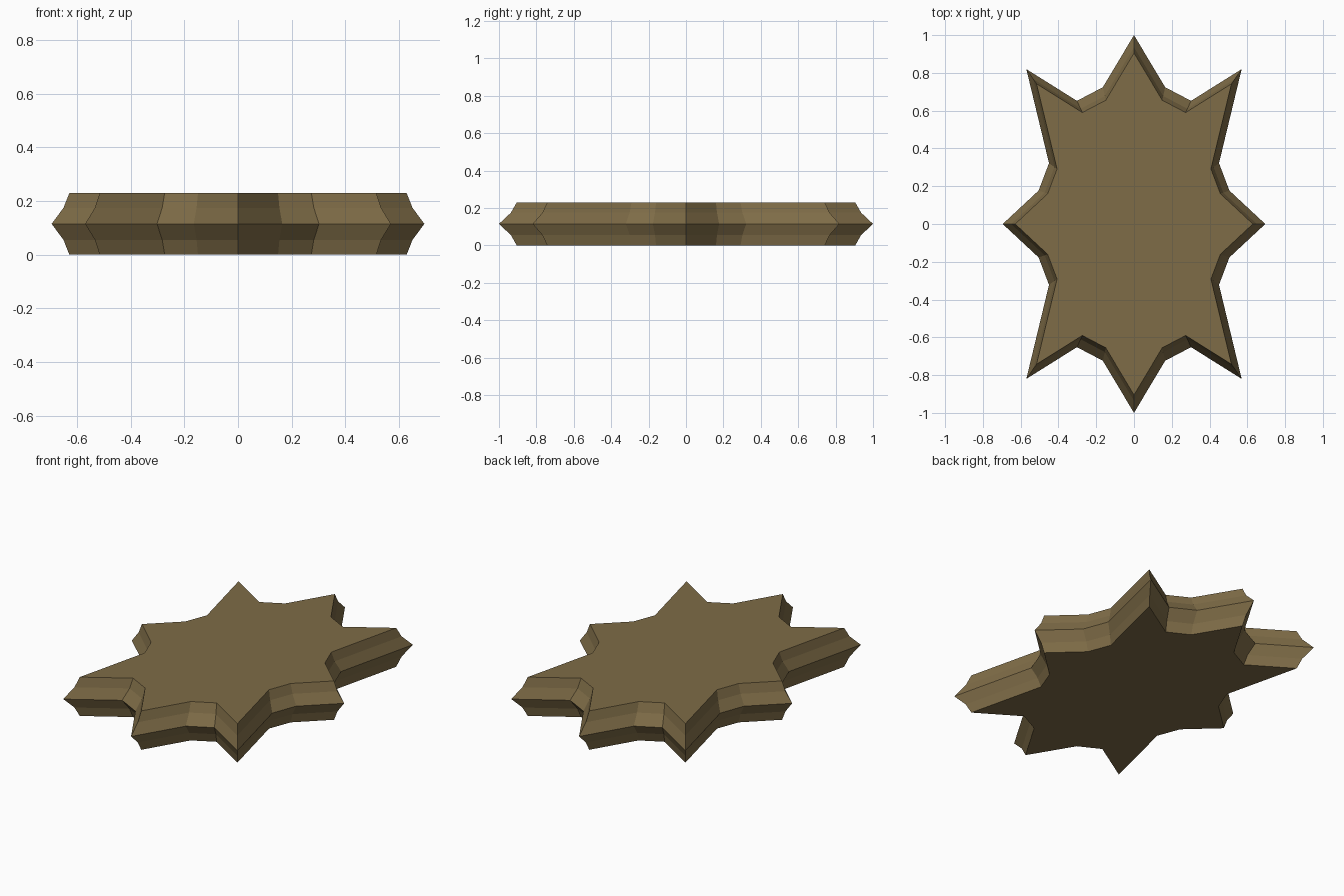
import bpy
import bmesh

cube = bpy.data.objects.get("Cube")
if cube:
    bpy.data.objects.remove(cube, do_unlink=True)

# Material
bronze = bpy.data.materials.new("dull bronze")
bronze.use_nodes = True
colour = (0.21, 0.15, 0.063, 1)
bronze.diffuse_color = colour
bronze.node_tree.nodes["Principled BSDF"].inputs["Base Color"].default_value = colour

# Quarter of the star outline, mirrored into a closed loop
quarter = [(0, 1), (0.165, 0.724), (0.302, 0.652), (0.57, 0.82),
           (0.45, 0.322), (0.505, 0.177), (0.695, 0)]
half = quarter + [(x, -y) for x, y in quarter[-2::-1]]
outline = half + [(-x, y) for x, y in half[-2:0:-1]]

# Edge profile: scale of the outline at each height
levels = [(0, 0.905), (0.055, 0.936), (0.115, 1), (0.175, 0.936), (0.23, 0.905)]

# Star plate: stacked outlines joined by side faces and capped
bm = bmesh.new()
rings = [[bm.verts.new((x * s, y * s, z)) for x, y in outline] for z, s in levels]
for low, high in zip(rings, rings[1:]):
    for i in range(len(outline)):
        j = (i + 1) % len(outline)
        bm.faces.new((low[i], low[j], high[j], high[i]))
bm.faces.new(rings[0])
bm.faces.new(rings[-1])
bmesh.ops.recalc_face_normals(bm, faces=bm.faces)

mesh = bpy.data.meshes.new("star_plate")
bm.to_mesh(mesh)
bm.free()
mesh.materials.append(bronze)
star = bpy.data.objects.new("star_plate", mesh)
bpy.context.collection.objects.link(star)
